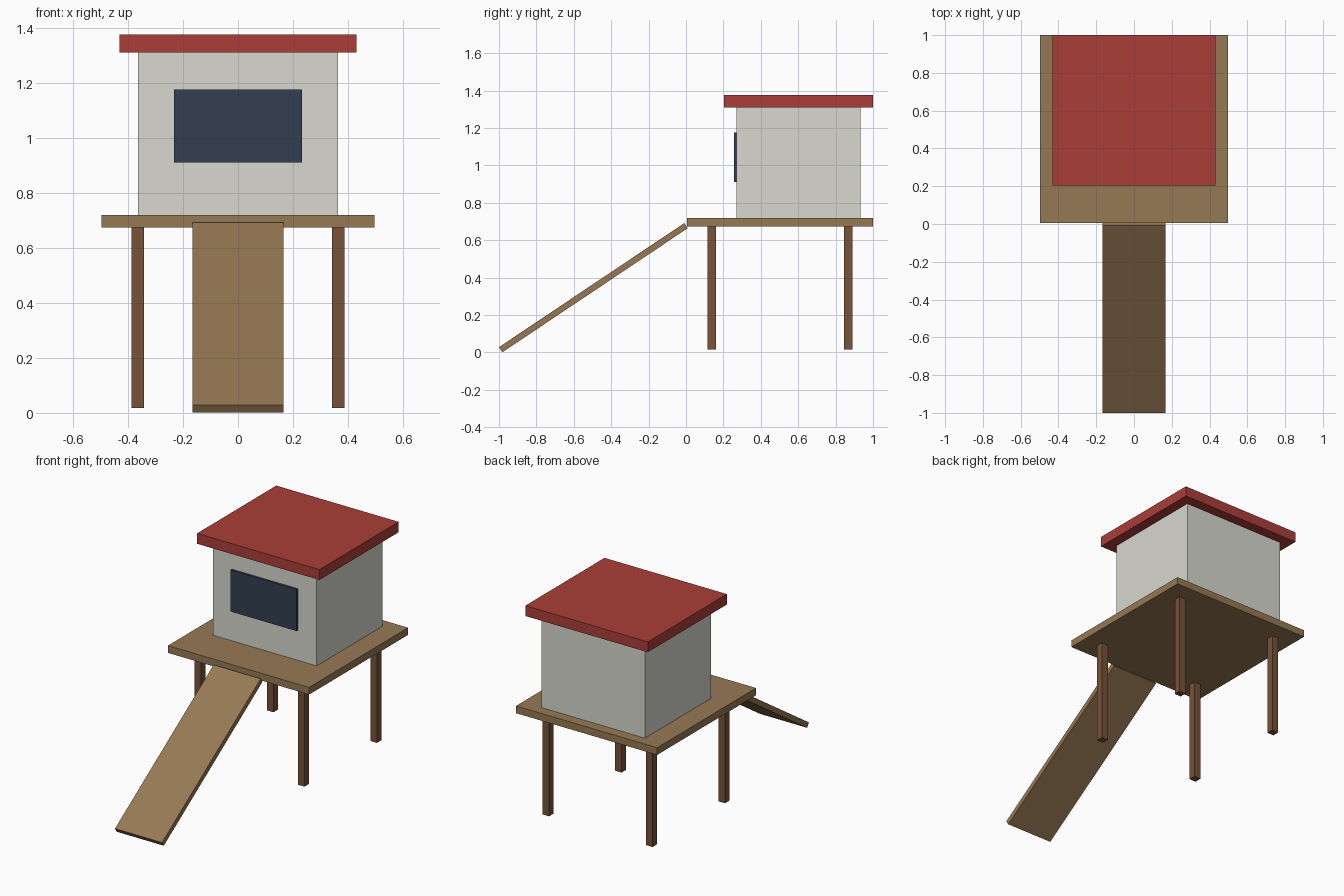
import bpy, math

if "Cube" in bpy.data.objects:
    bpy.data.objects.remove(bpy.data.objects["Cube"])


def material(name, r, g, b):
    """Flat colour from 0-255 sRGB values, stored linear."""
    m = bpy.data.materials.new(name)
    lin = [(c / 255 / 12.92) if c < 10 else ((c / 255 + 0.055) / 1.055) ** 2.4
           for c in (r, g, b)]
    m.diffuse_color = (*lin, 1)
    m.use_nodes = True
    m.node_tree.nodes["Principled BSDF"].inputs["Base Color"].default_value = m.diffuse_color
    return m


def box(name, size, centre, mat, tilt=0.0):
    bpy.ops.mesh.primitive_cube_add(size=1, location=centre)
    ob = bpy.context.object
    ob.name = name
    ob.scale = size
    bpy.ops.object.transform_apply(location=False, rotation=False, scale=True)
    ob.rotation_euler.x = tilt
    ob.data.materials.append(mat)
    return ob


wood = material("light wood", 150, 121, 84)
dark_wood = material("dark wood", 119, 82, 56)
wall = material("pale grey wall", 216, 216, 207)
red = material("red roof", 170, 62, 56)
glass = material("dark blue glass", 50, 63, 80)

# Deck
box("platform", (0.994, 0.995, 0.046), (0, 0.5025, 0.697), wood)

# Four square legs
for side, sx in (("left", -1), ("right", 1)):
    for end, sy in (("front", -1), ("back", 1)):
        box(f"{end}_{side}_leg", (0.046, 0.046, 0.66),
            (sx * 0.3645, 0.5025 + sy * 0.3645, 0.347), dark_wood)

# Cabin, roof and window pane
box("cabin", (0.729, 0.663, 0.59), (0, 0.602, 1.015), wall)
box("roof", (0.862, 0.796, 0.066), (0, 0.602, 1.343), red)
box("window", (0.464, 0.0133, 0.265), (0, 0.2635, 1.044), glass)

# Sloping ramp from the ground to the deck edge
box("ramp", (0.331, 1.193, 0.033), (0, -0.4955, 0.3465), wood,
    tilt=math.radians(33.8))
